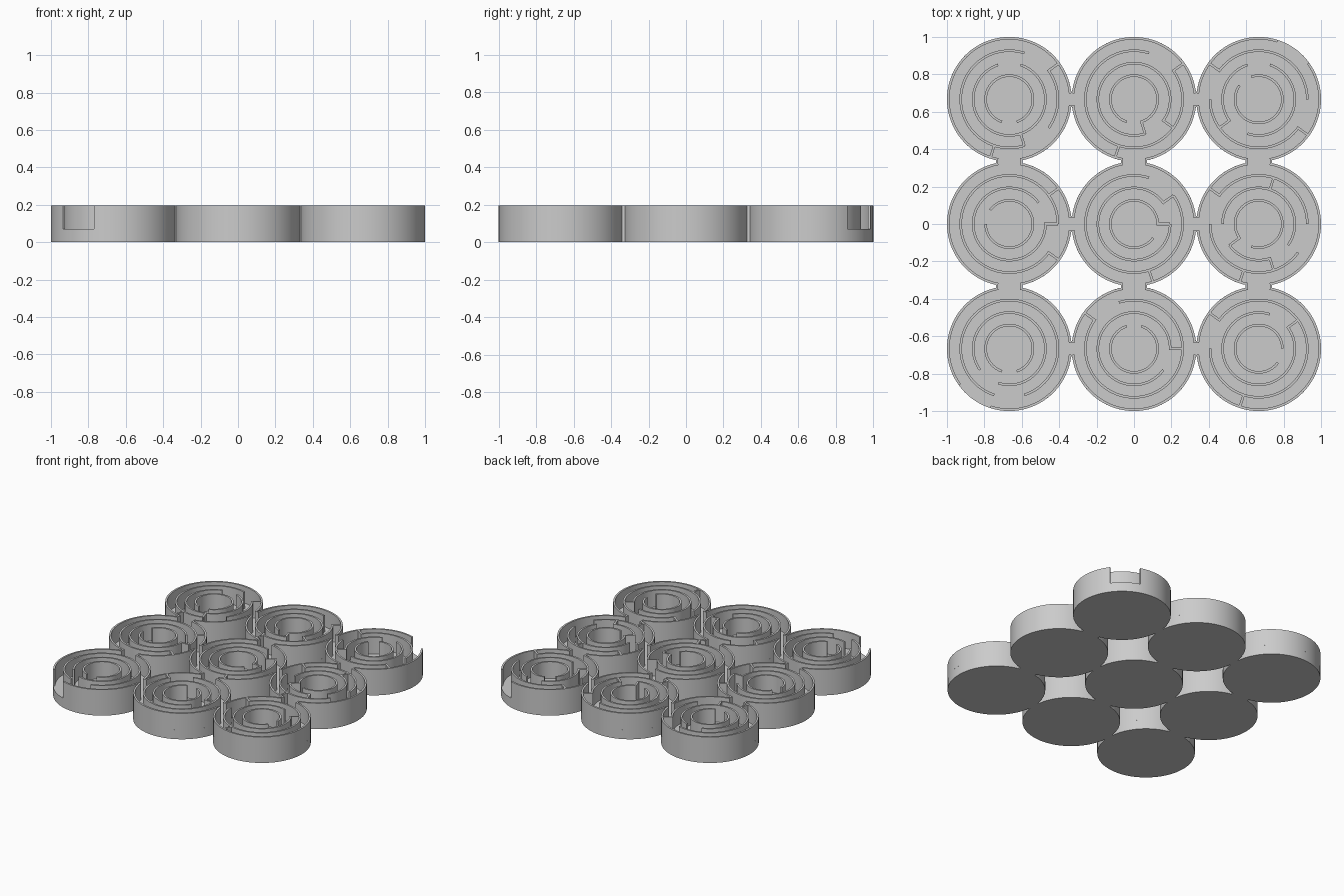
import bpy, bmesh, math

if "Cube" in bpy.data.objects:
    bpy.data.objects.remove(bpy.data.objects["Cube"])

R, P = 1 / 3, 2 / 3            # cell radius, grid pitch
H, F, T = 0.195, 0.07, 0.0134  # total height, floor height, wall thickness
RAD = {1: R, 2: R * .8, 3: R * .6, 4: R * .4}
BRIDGE_X, BRIDGE_Y = 0.042, 0.07  # half widths of the passages along x and y


def prism(bm, pts, z0, z1):
    lo = [bm.verts.new((x, y, z0)) for x, y in pts]
    hi = [bm.verts.new((x, y, z1)) for x, y in pts]
    n = len(pts)
    bm.faces.new(lo[::-1])
    bm.faces.new(hi)
    for i in range(n):
        j = (i + 1) % n
        bm.faces.new((lo[i], lo[j], hi[j], hi[i]))


def box(bm, x0, x1, y0, y1, z0, z1):
    prism(bm, [(x0, y0), (x1, y0), (x1, y1), (x0, y1)], z0, z1)


def polar(cx, cy, r, deg):
    a = math.radians(deg)
    return cx + r * math.cos(a), cy + r * math.sin(a)


def arc_wall(bm, cx, cy, r, a0, a1):
    n = max(2, round((a1 - a0) / 4))
    rows = []
    for i in range(n + 1):
        a = a0 + (a1 - a0) * i / n
        rows.append([bm.verts.new((*polar(cx, cy, q, a), z))
                     for q, z in ((r - T, F), (r, F), (r, H), (r - T, H))])
    for p, q in zip(rows, rows[1:]):
        for i in range(4):
            j = (i + 1) % 4
            bm.faces.new((p[i], q[i], q[j], p[j]))
    bm.faces.new(rows[0])
    bm.faces.new(rows[-1][::-1])


def ring_wall(bm, cx, cy, r, gaps):
    # walls fill everything between consecutive gaps
    gaps = sorted(gaps)
    for i, g in enumerate(gaps):
        nxt = gaps[(i + 1) % len(gaps)][0]
        while nxt <= g[1]:
            nxt += 360
        arc_wall(bm, cx, cy, r, g[1], nxt)


def radial_wall(bm, cx, cy, inner, outer, deg):
    a = math.radians(deg)
    s, c = math.sin(a) * T / 2, math.cos(a) * T / 2
    (x0, y0), (x1, y1) = polar(cx, cy, inner, deg), polar(cx, cy, outer, deg)
    prism(bm, [(x0 + s, y0 - c), (x1 + s, y1 - c), (x1 - s, y1 + c), (x0 - s, y0 + c)], F, H)


def finish(bm, name):
    bmesh.ops.recalc_face_normals(bm, faces=bm.faces)
    me = bpy.data.meshes.new(name)
    bm.to_mesh(me)
    bm.free()
    ob = bpy.data.objects.new(name, me)
    bpy.context.collection.objects.link(ob)
    bpy.ops.object.select_all(action='DESELECT')
    ob.select_set(True)
    bpy.context.view_layer.objects.active = ob
    bpy.ops.object.shade_smooth_by_angle(angle=math.radians(30))


# Per cell (column, row): gap start angles of rings 2, 3, 4 (each 36 degrees wide),
# then radial walls as (outer ring, angle)
CELLS = {
    (-1, 1): ([36, 288], [72], [252], [(1, 36), (1, 252), (2, 288)]),
    (0, 1): ([36], [288], [252], [(1, 36), (1, 252), (2, 324), (3, 288)]),
    (1, 1): ([144, 324], [72, 216], [108], [(1, 144), (1, 324), (2, 216)]),
    (-1, 0): ([324], [0], [144], [(1, 36), (1, 324), (2, 0)]),
    (0, 0): ([36], [0], [324], [(1, 288), (2, 36), (3, 0)]),
    (1, 0): ([144, 324], [180, 288], [216], [(1, 144), (1, 252), (2, 72), (2, 288), (3, 216)]),
    (-1, -1): ([252], [216], [252], []),
    (0, -1): ([108], [324], [72], [(1, 144), (2, 0)]),
    (1, -1): ([144], [36], [324], [(1, 144), (1, 252), (2, 36)]),
}

floor, outer, inner = bmesh.new(), bmesh.new(), bmesh.new()
for (i, j), (g2, g3, g4, radials) in CELLS.items():
    cx, cy = i * P, j * P
    # round base of the cell
    prism(floor, [polar(cx, cy, R, k * 4) for k in range(90)], 0, F)
    # outer wall with doorways to the neighbours
    gaps = []
    for deg, di, dj in ((0, 1, 0), (90, 0, 1), (180, -1, 0), (270, 0, -1)):
        if (i + di, j + dj) in CELLS:
            half = (BRIDGE_X if di else BRIDGE_Y) - T * .7
            d = math.degrees(math.asin(half / R))
            gaps.append((deg - d, deg + d))
    if (i, j) == (-1, -1):
        gaps.append((216, 252))   # entrance
    if (i, j) == (1, 1):
        gaps.append((36, 72))     # exit
    ring_wall(outer, cx, cy, R, gaps)
    # concentric maze walls and radial dividers
    for k, starts in zip((2, 3, 4), (g2, g3, g4)):
        ring_wall(inner, cx, cy, RAD[k], [(s, s + 36) for s in starts])
    for k, deg in radials:
        radial_wall(inner, cx, cy, RAD[k + 1] - T, RAD[k] - T / 2, deg)

# short bridges between cells: floor strip plus two cheek walls
bridges = bmesh.new()
for a in (-1, 0, 1):
    for b in (-.5, .5):
        x, y, w, e = b * P, a * P, BRIDGE_X, 0.009
        box(bridges, x - e, x + e, y - w, y + w, 0, F)
        for s in (w - T * .7, -w):
            box(bridges, x - e, x + e, y + s, y + s + T * .7, F, H)
        x, y, w, e = a * P, b * P, BRIDGE_Y, 0.014
        box(bridges, x - w, x + w, y - e, y + e, 0, F)
        for s in (w - T * .7, -w):
            box(bridges, x + s, x + s + T * .7, y - e, y + e, F, H)

finish(floor, "cell_floors")
finish(outer, "outer_walls")
finish(inner, "maze_walls")
finish(bridges, "cell_bridges")
